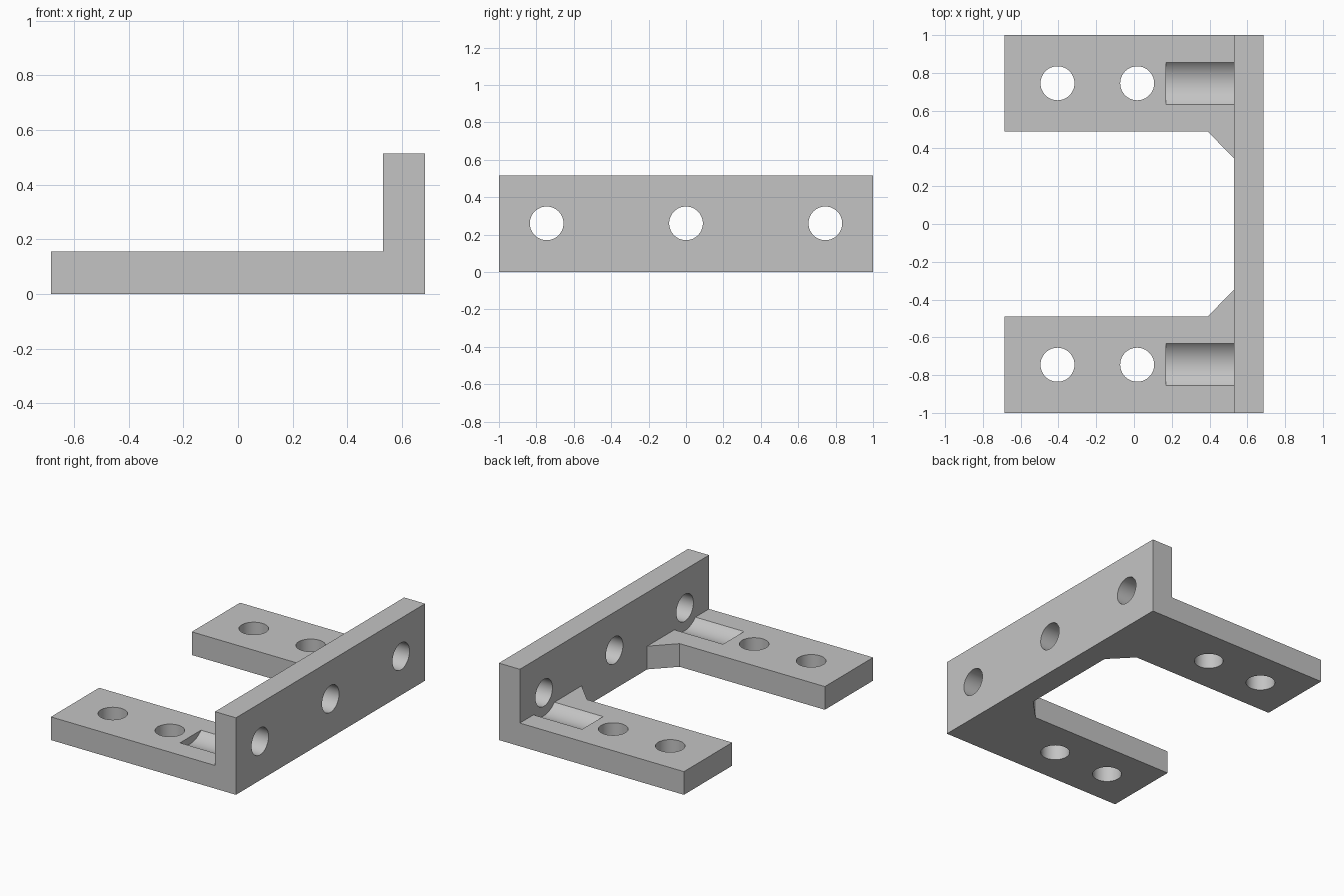
import bpy, bmesh, math
from mathutils import Matrix

cube = bpy.data.objects.get("Cube")
if cube:
    bpy.data.objects.remove(cube, do_unlink=True)

X, Y = 0.685, 1.0                 # half length and half width
WALL_X, WALL_TOP = 0.53, 0.515    # inner face and height of the wall
ARM_Y, ARM_TOP = 0.49, 0.155      # inner edge and thickness of the arms
HOLE_Y, HOLE_Z, HOLE_R = 0.745, 0.26, 0.09

grey = bpy.data.materials.new("metal grey")
grey.use_nodes = True
colour = (0.55, 0.55, 0.55, 1)
grey.diffuse_color = colour
grey.node_tree.nodes["Principled BSDF"].inputs["Base Color"].default_value = colour


def make_object(name, bm):
    bmesh.ops.recalc_face_normals(bm, faces=bm.faces)
    mesh = bpy.data.meshes.new(name)
    bm.to_mesh(mesh)
    bm.free()
    mesh.materials.append(grey)
    obj = bpy.data.objects.new(name, mesh)
    bpy.context.collection.objects.link(obj)
    return obj


def prism(name, outline, z0, z1):
    bm = bmesh.new()
    face = bm.faces.new([bm.verts.new((x, y, z0)) for x, y in outline])
    new = bmesh.ops.extrude_face_region(bm, geom=[face])["geom"]
    bmesh.ops.translate(bm, vec=(0, 0, z1 - z0),
                        verts=[v for v in new if isinstance(v, bmesh.types.BMVert)])
    return make_object(name, bm)


def cylinder(name, radius, length, centre, along_x=False):
    bm = bmesh.new()
    turn = Matrix.Rotation(math.pi / 2 if along_x else 0, 4, 'Y')
    bmesh.ops.create_cone(bm, cap_ends=True, segments=64, radius1=radius, radius2=radius,
                          depth=length, matrix=Matrix.Translation(centre) @ turn)
    return make_object(name, bm)


def combine(target, tool, operation):
    mod = target.modifiers.new(operation, 'BOOLEAN')
    mod.operation, mod.object, mod.solver = operation, tool, 'EXACT'
    bpy.context.view_layer.objects.active = target
    bpy.ops.object.modifier_apply(modifier=mod.name)
    bpy.data.objects.remove(tool, do_unlink=True)


# Flat U-shaped base: two arms with gussets at the inner corners
half = [(X, Y), (-X, Y), (-X, ARM_Y), (0.39, ARM_Y), (WALL_X, 0.347)]
bracket = prism("bracket", half + [(x, -y) for x, y in reversed(half)], 0, ARM_TOP)

# Grooves and bolt holes in the arms
for side in (-1, 1):
    y = side * HOLE_Y
    groove = cylinder("groove_cutter", 0.153, 0.5, (0.42, y, HOLE_Z), along_x=True)
    combine(bracket, groove, 'DIFFERENCE')
    for x in (-0.405, 0.017):
        hole = cylinder("arm_hole_cutter", HOLE_R, 1, (x, y, 0))
        combine(bracket, hole, 'DIFFERENCE')

# Upright wall, closing the grooves, with three bolt holes
wall = prism("wall", [(WALL_X, -Y), (X, -Y), (X, Y), (WALL_X, Y)], 0, WALL_TOP)
combine(bracket, wall, 'UNION')
for y in (-HOLE_Y, 0, HOLE_Y):
    hole = cylinder("wall_hole_cutter", HOLE_R, 0.3, (0.61, y, HOLE_Z), along_x=True)
    combine(bracket, hole, 'DIFFERENCE')

# Smooth bores with sharp edges
bpy.ops.object.select_all(action='DESELECT')
bracket.select_set(True)
bpy.context.view_layer.objects.active = bracket
bpy.ops.object.shade_smooth_by_angle(angle=math.radians(30))
